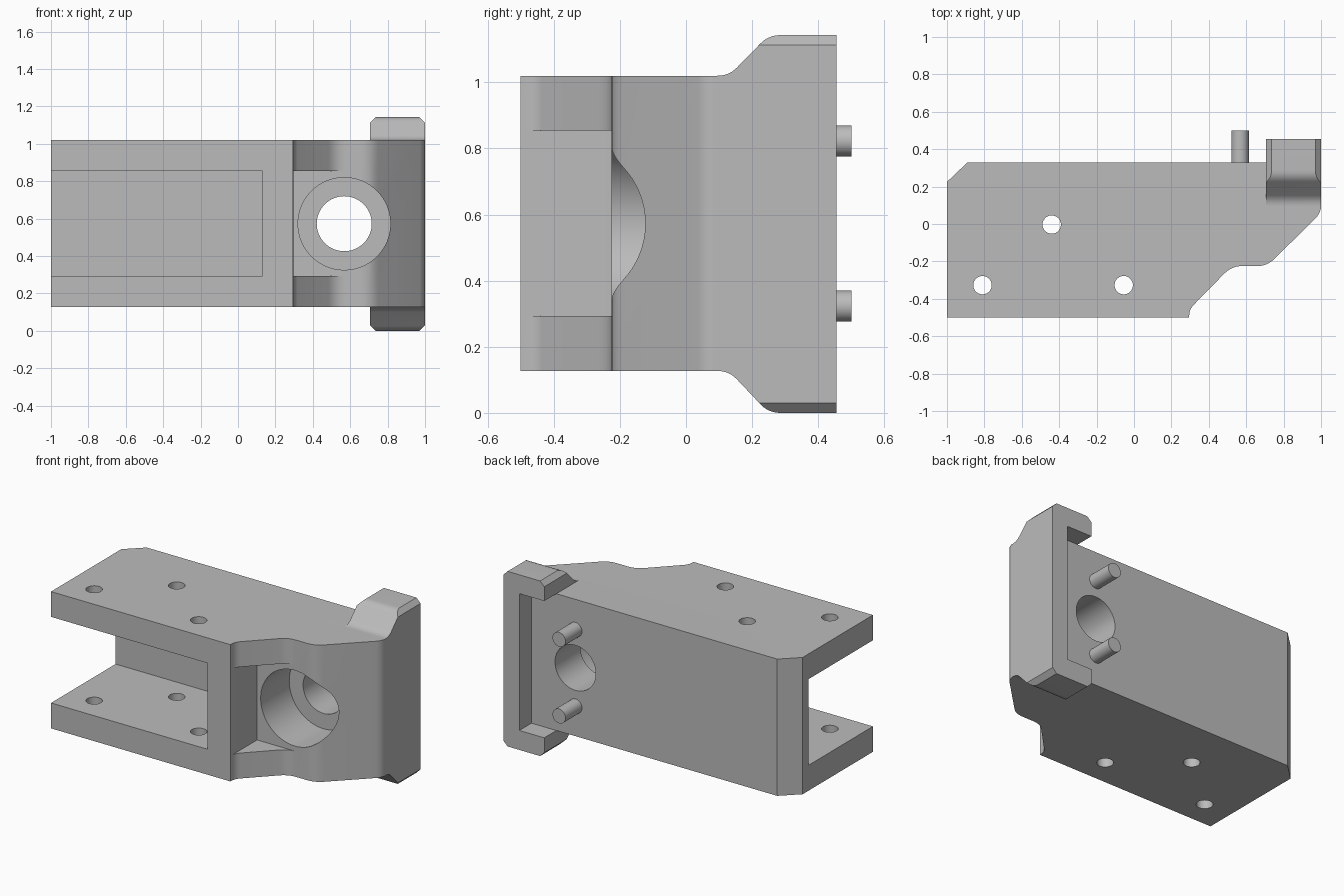
import bpy, bmesh, math
from mathutils import Vector

if "Cube" in bpy.data.objects:
    bpy.data.objects.remove(bpy.data.objects["Cube"])

grey = bpy.data.materials.new("plain grey")
grey.diffuse_color = (0.5, 0.5, 0.5, 1)
grey.use_nodes = True
grey.node_tree.nodes["Principled BSDF"].inputs["Base Color"].default_value = grey.diffuse_color


def prism(name, points, axis, lo, hi):
    """Extrude a 2D outline along an axis; the outline uses the other two axes in order."""
    def place(p, t):
        v = list(p)
        v.insert(axis, t)
        return v
    bm = bmesh.new()
    face = bm.faces.new([bm.verts.new(place(p, lo)) for p in points])
    ext = bmesh.ops.extrude_face_region(bm, geom=[face])
    move = Vector(place((0, 0), hi - lo))
    bmesh.ops.translate(bm, vec=move, verts=[v for v in ext["geom"] if isinstance(v, bmesh.types.BMVert)])
    bmesh.ops.recalc_face_normals(bm, faces=bm.faces)
    mesh = bpy.data.meshes.new(name)
    bm.to_mesh(mesh)
    bm.free()
    obj = bpy.data.objects.new(name, mesh)
    bpy.context.collection.objects.link(obj)
    mesh.materials.append(grey)
    return obj


def box(name, x, y, z):
    return prism(name, [(x[0], y[0]), (x[1], y[0]), (x[1], y[1]), (x[0], y[1])], 2, *z)


def rod(name, a, b, r, axis, lo, hi, n=48):
    ring = [(a + r * math.cos(math.tau * i / n), b + r * math.sin(math.tau * i / n)) for i in range(n)]
    return prism(name, ring, axis, lo, hi)


def rounded(points, steps=6):
    """Outline from (a, b, setback) corners; a setback above zero rounds the corner."""
    out = []
    for i, (a, b, d) in enumerate(points):
        p = Vector((a, b))
        if d == 0:
            out.append((a, b))
            continue
        u = p + (Vector(points[i - 1][:2]) - p).normalized() * d
        w = p + (Vector(points[(i + 1) % len(points)][:2]) - p).normalized() * d
        for k in range(steps + 1):
            t = k / steps
            out.append(tuple(u * (1 - t) ** 2 + p * 2 * t * (1 - t) + w * t * t))
    return out


def boolean(obj, tool, op="DIFFERENCE"):
    mod = obj.modifiers.new(op, "BOOLEAN")
    mod.operation, mod.object, mod.solver = op, tool, "EXACT"
    bpy.context.view_layer.objects.active = obj
    bpy.ops.object.modifier_apply(modifier=mod.name)
    bpy.data.objects.remove(tool)


Z0, Z1, MID = 0.127, 1.02, 0.573
S0, S1 = 0.293, 0.855          # slot height range

# Main block with stepped, softened front right side
body = prism("bracket_body", rounded([
    (-1, -0.5, 0), (0.295, -0.5, 0), (0.295, -0.457, 0.035), (0.522, -0.225, 0.055),
    (0.712, -0.225, 0.055), (1, 0.06, 0.04), (1, 0.33, 0), (-0.89, 0.33, 0), (-1, 0.225, 0)]), 2, Z0, Z1)

# Clamp: side outline trimmed to a chamfered block
TOP, C = 1.143, 0.03
clamp = prism("clamp", rounded([
    (0.455, 0, 0), (0.455, TOP, 0), (0.25, TOP, 0.035), (0.13, Z1, 0.035), (0.08, Z1, 0),
    (0.08, Z0, 0), (0.13, Z0, 0.035), (0.25, 0, 0.035)]), 0, 0.705, 1)
boolean(clamp, prism("clamp_trim", [
    (0.705 + C, 0), (1 - C, 0), (1, C), (1, TOP - C), (1 - C, TOP),
    (0.705 + C, TOP), (0.705, TOP - C), (0.705, C)], 1, -0.1, 0.6), "INTERSECT")
boolean(body, clamp, "UNION")

# Recess between the clamp lips
boolean(body, box("clamp_recess", (0.5, 0.885), (0.33, 0.6), (Z0, Z1)))

# Side slot and shallow pocket
boolean(body, box("slot", (-1.2, 0.13), (-0.7, 0.165), (S0, S1)))
boolean(body, box("pocket", (0.2955, 0.57), (-0.7, -0.225), (S0, S1)))

# Stepped bore
boolean(body, rod("counterbore", 0.568, MID, 0.247, 1, -0.7, 0.07, 64))
boolean(body, rod("bore", 0.568, MID, 0.147, 1, -0.7, 0.6, 64))

# Mounting holes through both plates
for x, y in ((-0.81, -0.327), (-0.44, -0.003), (-0.055, -0.327)):
    boolean(body, rod("mount_hole", x, y, 0.049, 2, -0.2, 1.4))

# Locating pins on the back
pins = [rod("locating_pin", 0.567, z, 0.047, 1, 0.32, 0.5) for z in (MID - 0.25, MID + 0.25)]

for obj in [body] + pins:
    bpy.ops.object.select_all(action="DESELECT")
    obj.select_set(True)
    bpy.context.view_layer.objects.active = obj
    bpy.ops.object.shade_smooth_by_angle(angle=math.radians(25))
